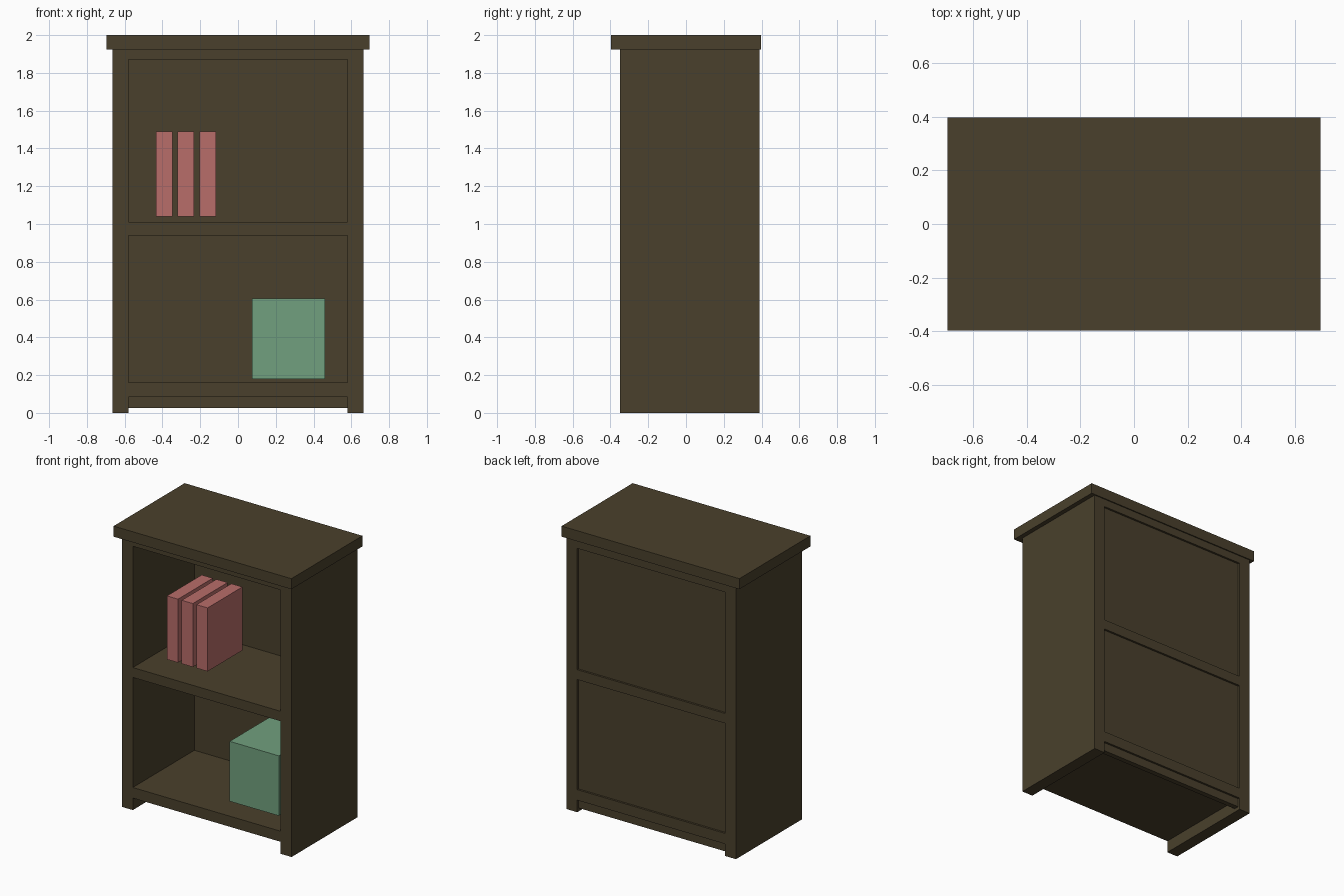
import bpy
import bmesh

cube = bpy.data.objects.get("Cube")
if cube:
    bpy.data.objects.remove(cube, do_unlink=True)


def material(name, rgb):
    mat = bpy.data.materials.new(name)
    mat.use_nodes = True
    color = (*rgb, 1.0)
    mat.diffuse_color = color
    mat.node_tree.nodes["Principled BSDF"].inputs["Base Color"].default_value = color
    return mat


def box(name, mat, xs, ys, zs):
    """Flat-sided box given its extent along each axis."""
    bm = bmesh.new()
    bmesh.ops.create_cube(bm, size=1.0)
    for v in bm.verts:
        for axis, (low, high) in enumerate((xs, ys, zs)):
            v.co[axis] = low if v.co[axis] < 0 else high
    mesh = bpy.data.meshes.new(name)
    bm.to_mesh(mesh)
    bm.free()
    mesh.materials.append(mat)
    obj = bpy.data.objects.new(name, mesh)
    bpy.context.collection.objects.link(obj)
    return obj


wood = material("dark brown wood", (0.068, 0.051, 0.025))
red = material("faded red", (0.48, 0.153, 0.144))
green = material("soft green", (0.165, 0.352, 0.209))

INNER, OUTER = 0.58, 0.665
DEPTH = (-0.35, 0.39)

# Carcass: overhanging top and two sides that reach the floor
box("top_board", wood, (-0.697, 0.697), (-0.398, 0.398), (1.925, 2.0))
box("left_side", wood, (INNER, OUTER), DEPTH, (0, 1.925))
box("right_side", wood, (-OUTER, -INNER), DEPTH, (0, 1.925))

# Full-depth horizontal boards
for name, zs in (("bottom_shelf", (0.085, 0.16)),
                 ("middle_shelf", (0.94, 1.01)),
                 ("upper_rail", (1.87, 1.925))):
    box(name, wood, (-INNER, INNER), DEPTH, zs)

# Back panel, slightly recessed
box("back_panel", wood, (-INNER, INNER), (0.34, 0.376), (0.025, 1.9))

# Row of books on the upper shelf
for i in range(3):
    x = -0.435 + i * 0.116
    box(f"book_{i + 1}", red, (x, x + 0.087), (-0.175, 0.215), (1.04, 1.49))

# Storage box on the lower shelf
box("storage_box", green, (0.075, 0.46), (-0.2, 0.24), (0.18, 0.605))
